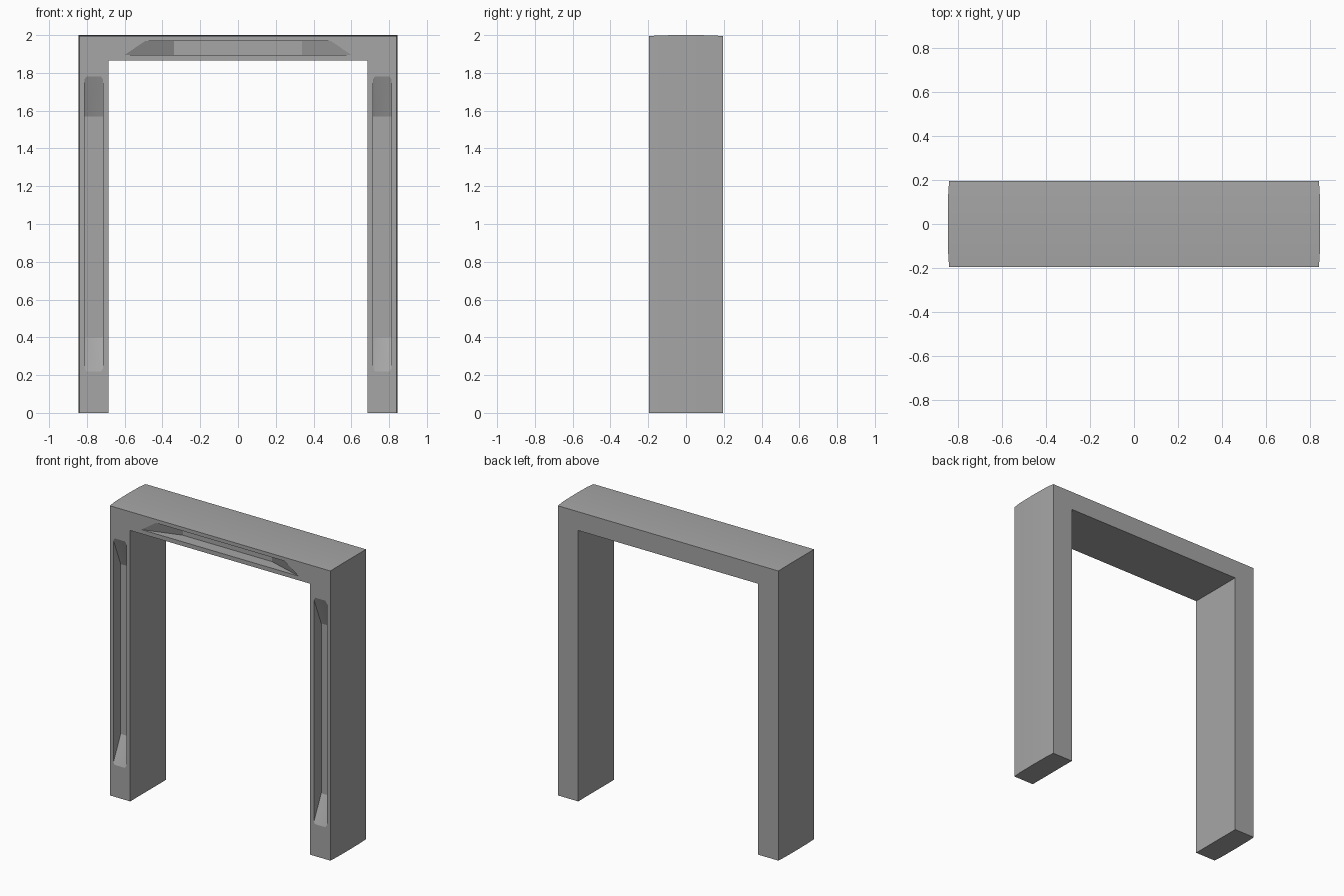
import bpy
import bmesh
import math

cube = bpy.data.objects.get("Cube")
if cube:
    bpy.data.objects.remove(cube, do_unlink=True)

HALF_W, HEIGHT, DEPTH = 0.845, 2.0, 0.195
IN_W, IN_H = 0.685, 1.866
FLOOR_Y = -0.115

grey = bpy.data.materials.new("plain grey")
grey.use_nodes = True
colour = (0.38, 0.38, 0.38, 1)
grey.diffuse_color = colour
grey.node_tree.nodes["Principled BSDF"].inputs["Base Color"].default_value = colour


def loft(name, sections, caps):
    """Join (y, [(x, z), ...]) sections; caps lists the end faces by index."""
    bm = bmesh.new()
    rings = [[bm.verts.new((x, y, z)) for x, z in pts] for y, pts in sections]
    n = len(rings[0])
    for a, b in zip(rings, rings[1:]):
        for i in range(n):
            j = (i + 1) % n
            bm.faces.new((a[i], a[j], b[j], b[i]))
    for ring in (rings[0], rings[-1]):
        for cap in caps:
            bm.faces.new([ring[i] for i in cap])
    bmesh.ops.recalc_face_normals(bm, faces=bm.faces)
    mesh = bpy.data.meshes.new(name)
    bm.to_mesh(mesh)
    bm.free()
    mesh.materials.append(grey)
    obj = bpy.data.objects.new(name, mesh)
    bpy.context.collection.objects.link(obj)
    return obj


def arch(inset):
    """Door-shaped outline, shrunk on its outer sides by inset."""
    w, h = HALF_W - inset, HEIGHT - inset
    return [(-w, 0), (-w, h), (w, h), (w, 0),
            (IN_W, 0), (IN_W, IN_H), (-IN_W, IN_H), (-IN_W, 0)]


# Frame with slightly bowed outer sides and mitred front and back
frame = loft("door_frame",
             [(DEPTH * t, arch(0.005 * t ** 4)) for t in (-1, -0.67, 0, 0.67, 1)],
             [(0, 1, 6, 7), (1, 2, 5, 6), (2, 3, 4, 5)])


def recess(name, opening, floor):
    """Cut a sunken panel with sloping ends into the front."""
    cutter = loft(name, [(-0.3, opening), (-DEPTH, opening), (FLOOR_Y, floor)],
                  [range(len(opening))])
    cutter.hide_render = True
    mod = frame.modifiers.new(name, 'BOOLEAN')
    mod.operation = 'DIFFERENCE'
    mod.solver = 'EXACT'
    mod.object = cutter
    bpy.context.view_layer.objects.active = frame
    bpy.ops.object.modifier_apply(modifier=name)
    bpy.data.objects.remove(cutter, do_unlink=True)


def clipped(x0, x1, z0, z1, cx, cz):
    """Rectangle with clipped corners."""
    return [(x0 + cx, z0), (x1 - cx, z0), (x1, z0 + cz), (x1, z1 - cz),
            (x1 - cx, z1), (x0 + cx, z1), (x0, z1 - cz), (x0, z0 + cz)]


# Tall panels on the posts
for side, x in (("left", 0.764), ("right", -0.764)):
    recess(side + "_post_recess",
           clipped(x - 0.049, x + 0.049, 0.22, 1.78, 0.01, 0.015),
           clipped(x - 0.049, x + 0.049, 0.40, 1.57, 0.01, 0.001))

# Tapered panel on the lintel
recess("lintel_recess",
       [(-0.60, 1.895), (0.60, 1.895), (0.49, 1.97), (-0.49, 1.97)],
       [(-0.34, 1.895), (0.34, 1.895), (0.34, 1.97), (-0.34, 1.97)])

# Soft shading across the bowed sides
bpy.ops.object.select_all(action='DESELECT')
frame.select_set(True)
bpy.context.view_layer.objects.active = frame
bpy.ops.object.shade_smooth_by_angle(angle=math.radians(20))
